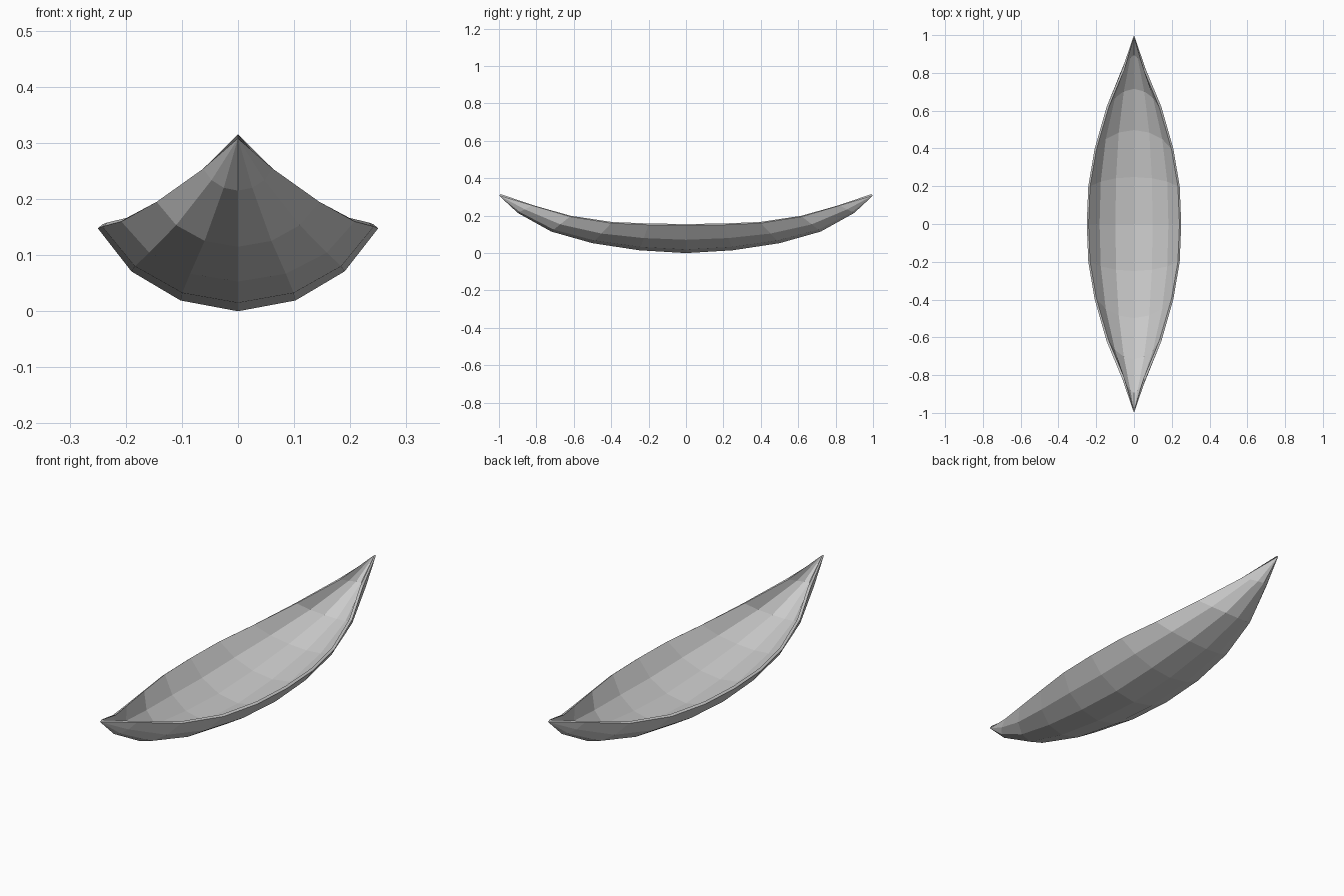
import bpy, bmesh

if "Cube" in bpy.data.objects:
    bpy.data.objects.remove(bpy.data.objects["Cube"])

# Stations from middle to tip: half width, rim y, rim z, keel y, keel z
half = [
    (0.250, 0.00, 0.148, 0.00, 0.000),
    (0.242, 0.20, 0.151, 0.25, 0.015),
    (0.208, 0.40, 0.160, 0.50, 0.053),
    (0.145, 0.62, 0.195, 0.72, 0.115),
    (0.062, 0.82, 0.254, 0.90, 0.215),
]
TIP_Y, TIP_Z = 1.0, 0.308
# Cross-section as fractions of half width and of keel-to-rim height
section = [(-1, 1), (-0.76, 0.48), (-0.41, 0.13), (0, 0),
           (0.41, 0.13), (0.76, 0.48), (1, 1)]

bm = bmesh.new()


def station(data, side):
    w, ry, rz, ky, kz = data
    return [bm.verts.new((w * fx, side * (ky + (ry - ky) * fz), kz + (rz - kz) * fz))
            for fx, fz in section]


# Planked hull, faces pointing outwards
rows = [station(d, -1) for d in half[:0:-1]] + [station(d, 1) for d in half]
for a, b in zip(rows, rows[1:]):
    for j in range(len(section) - 1):
        bm.faces.new((a[j], b[j], b[j + 1], a[j + 1]))

# Pointed bow and stern
bow = bm.verts.new((0, -TIP_Y, TIP_Z))
stern = bm.verts.new((0, TIP_Y, TIP_Z))
for j in range(len(section) - 1):
    bm.faces.new((bow, rows[0][j], rows[0][j + 1]))
    bm.faces.new((stern, rows[-1][j + 1], rows[-1][j]))

mesh = bpy.data.meshes.new("canoe_hull")
bm.to_mesh(mesh)
bm.free()
hull = bpy.data.objects.new("canoe_hull", mesh)
bpy.context.collection.objects.link(hull)

# Thin shell grown inwards
shell = hull.modifiers.new("shell", 'SOLIDIFY')
shell.thickness = 0.012
shell.offset = -1
